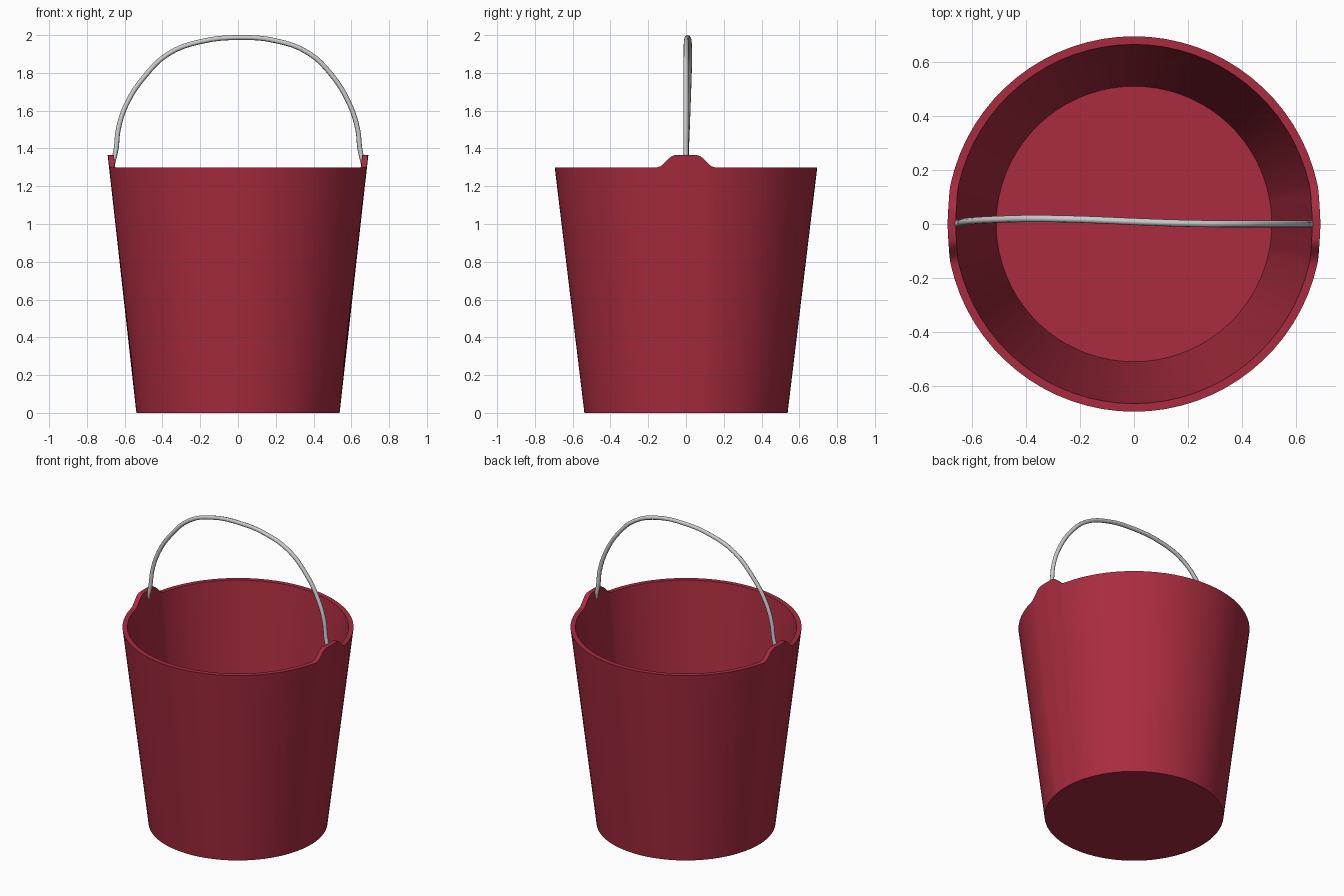
import bpy, bmesh
from math import sin, cos, pi

if "Cube" in bpy.data.objects:
    bpy.data.objects.remove(bpy.data.objects["Cube"])

red = bpy.data.materials.new("red_plastic")
red.diffuse_color = (0.40, 0.025, 0.05, 1)
red.use_nodes = True
red.node_tree.nodes["Principled BSDF"].inputs["Base Color"].default_value = red.diffuse_color


def ear_height(a):
    # 1 on the flat top of an ear, easing to 0 at its feet
    t = min(max((abs(a) - 0.085) / (0.22 - 0.085), 0), 1)
    return 1 - t * t * (3 - 2 * t)


# Column angles for one quarter: dense across the ear, then even
quarter = [0, 0.045, 0.085, 0.11, 0.13, 0.15, 0.175, 0.195, 0.22]
steps = 16
quarter += [0.22 + (pi / 2 - 0.22) * i / steps for i in range(1, steps + 1)]
half = [-a for a in reversed(quarter[1:])] + quarter[:-1]
columns = [(a + turn, ear_height(a)) for turn in (0, pi) for a in half]

# Bucket shell: outer wall, rim with two ears, inner wall and floor
bm = bmesh.new()
rings = [[], [], [], []]
for a, e in columns:
    rim_z = 1.30 + 0.065 * e
    rim_r = 0.695 - 0.005 * e
    profile = [(0.538, 0), (rim_r, rim_z), (rim_r - 0.03, rim_z), (0.51, 0.03)]
    for ring, (r, z) in zip(rings, profile):
        ring.append(bm.verts.new((r * cos(a), r * sin(a), z)))
n = len(columns)
for low, high in zip(rings, rings[1:]):
    for i in range(n):
        j = (i + 1) % n
        bm.faces.new((low[i], low[j], high[j], high[i]))
bm.faces.new(rings[0][::-1])
bm.faces.new(rings[3])
bmesh.ops.recalc_face_normals(bm, faces=bm.faces)
mesh = bpy.data.meshes.new("bucket")
bm.to_mesh(mesh)
bm.free()
mesh.materials.append(red)
bucket = bpy.data.objects.new("bucket", mesh)
bpy.context.collection.objects.link(bucket)
bpy.context.view_layer.objects.active = bucket
bucket.select_set(True)
bpy.ops.object.shade_smooth_by_angle(angle=0.5)

# Wire handle: slightly bent hoop hooked into the ears
path = [(-0.664, 0, 1.315), (-0.645, 0.003, 1.40), (-0.634, 0.007, 1.50),
        (-0.59, 0.012, 1.635), (-0.495, 0.017, 1.78), (-0.37, 0.02, 1.90),
        (-0.20, 0.017, 1.965), (0.02, 0.008, 1.987), (0.20, 0.002, 1.97),
        (0.37, 0, 1.907), (0.495, 0, 1.79), (0.59, 0, 1.635),
        (0.634, 0, 1.50), (0.645, 0, 1.40), (0.664, 0, 1.315)]
curve = bpy.data.curves.new("handle", "CURVE")
curve.dimensions = "3D"
curve.bevel_depth = 0.013
curve.bevel_resolution = 2
curve.use_fill_caps = True
curve.resolution_u = 4
spline = curve.splines.new("BEZIER")
spline.bezier_points.add(len(path) - 1)
for point, co in zip(spline.bezier_points, path):
    point.co = co
    point.handle_left_type = point.handle_right_type = "AUTO"
handle = bpy.data.objects.new("handle", curve)
bpy.context.collection.objects.link(handle)
